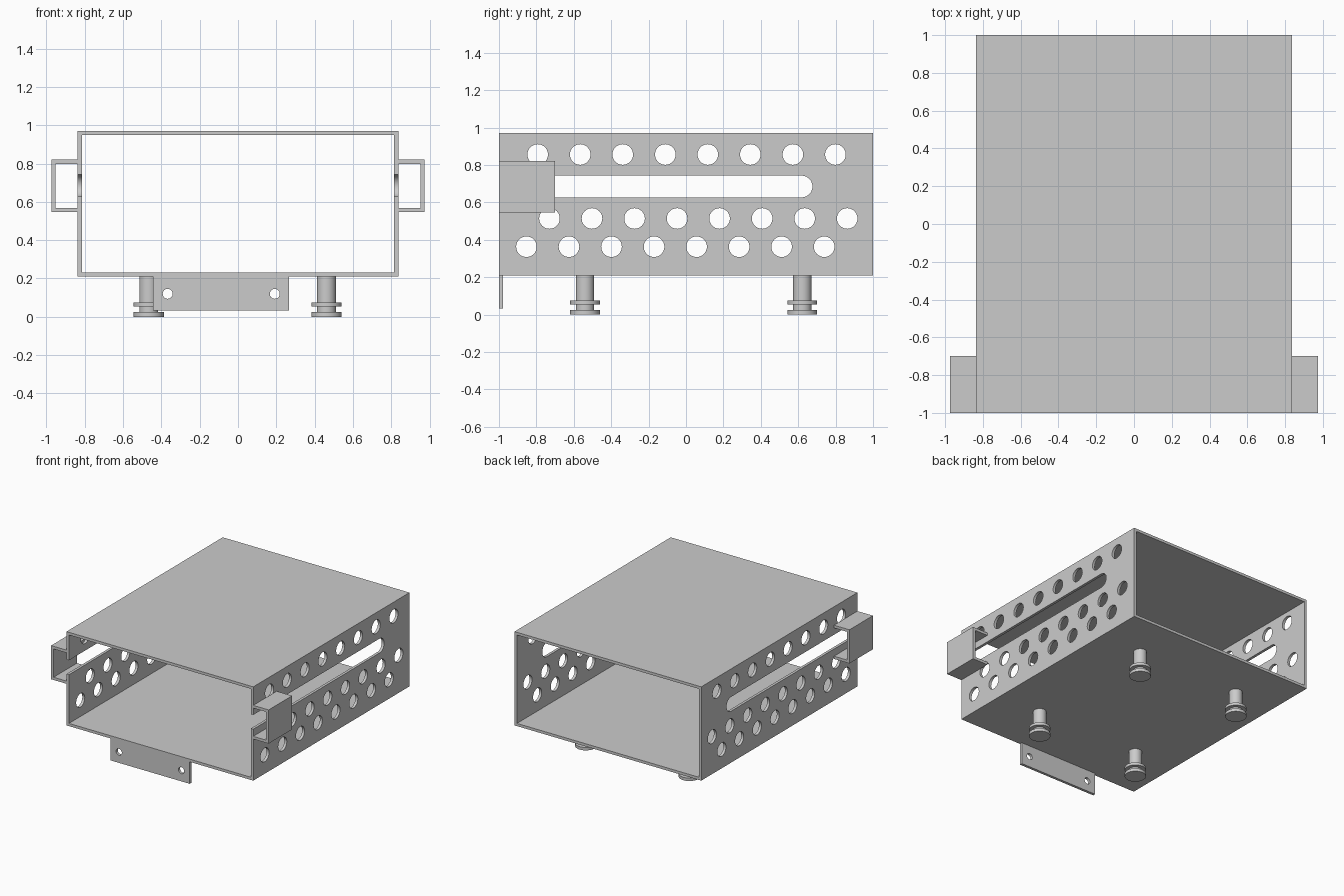
import bpy, bmesh, math
from mathutils import Matrix

if "Cube" in bpy.data.objects:
    bpy.data.objects.remove(bpy.data.objects["Cube"])

GREY = bpy.data.materials.new("grey_metal")
GREY.diffuse_color = (0.6, 0.6, 0.6, 1)
GREY.use_nodes = True
GREY.node_tree.nodes["Principled BSDF"].inputs["Base Color"].default_value = GREY.diffuse_color

W, Z0, Z1, T = 0.837, 0.21, 0.97, 0.022   # half width, floor, roof, sheet thickness


def make_object(name, bm):
    bmesh.ops.recalc_face_normals(bm, faces=bm.faces[:])
    mesh = bpy.data.meshes.new(name)
    bm.to_mesh(mesh)
    bm.free()
    obj = bpy.data.objects.new(name, mesh)
    bpy.context.collection.objects.link(obj)
    return obj


def prism(name, outlines, axis, lo, hi):
    """Extrude closed outlines from lo to hi along the x or y axis."""
    bm = bmesh.new()
    for outline in outlines:
        rings = []
        for w in (lo, hi):
            rings.append([bm.verts.new((w, u, v) if axis == "x" else (u, w, v))
                          for u, v in outline])
        bm.faces.new(rings[0])
        bm.faces.new(rings[1])
        n = len(outline)
        for i in range(n):
            j = (i + 1) % n
            bm.faces.new((rings[0][i], rings[0][j], rings[1][j], rings[1][i]))
    return make_object(name, bm)


def rect(u0, u1, v0, v1):
    return [(u0, v0), (u1, v0), (u1, v1), (u0, v1)]


def arc(u, v, r, a0, a1, n):
    return [(u + r * math.cos(a0 + (a1 - a0) * i / n),
             v + r * math.sin(a0 + (a1 - a0) * i / n)) for i in range(n + 1)]


def circle(u, v, r, n=40):
    return arc(u, v, r, 0, 2 * math.pi, n)[:-1]


def cut(obj, cutter):
    mod = obj.modifiers.new("cut", "BOOLEAN")
    mod.operation, mod.solver, mod.object = "DIFFERENCE", "EXACT", cutter
    deps = bpy.context.evaluated_depsgraph_get()
    mesh = bpy.data.meshes.new_from_object(obj.evaluated_get(deps))
    obj.modifiers.clear()
    obj.data = mesh
    bpy.data.objects.remove(cutter)


def finish(obj):
    obj.data.materials.clear()
    obj.data.materials.append(GREY)
    for p in obj.data.polygons:
        p.material_index = 0
    bpy.ops.object.select_all(action="DESELECT")
    obj.select_set(True)
    bpy.context.view_layer.objects.active = obj
    bpy.ops.object.shade_smooth_by_angle(angle=math.radians(30))


# open-ended sleeve
sleeve = prism("sleeve", [rect(-W, W, Z0, Z1)], "y", -1, 1)
cut(sleeve, prism("cavity", [rect(-W + T, W - T, Z0 + T, Z1 - T)], "y", -1.2, 1.2))

# vent holes and front-open slot through both side walls
vents = [circle(y0 + 0.2274 * i, z, 0.055)
         for y0, z in ((-0.793, 0.856), (-0.73, 0.514), (-0.853, 0.363))
         for i in range(8)]
slot = [(-1.2, 0.627)] + arc(0.618, 0.685, 0.058, -math.pi / 2, math.pi / 2, 24) + [(-1.2, 0.743)]
cut(sleeve, prism("side_cutter", vents + [slot], "x", -1.2, 1.2))
finish(sleeve)

# C-shaped brackets beside the slot openings
B, LOW, TOP = 0.975, 0.547, 0.82
for side, s in (("left", -1), ("right", 1)):
    profile = [(W, LOW), (B, LOW), (B, TOP), (W, TOP),
               (W, TOP - T), (B - T, TOP - T), (B - T, LOW + T), (W, LOW + T)]
    finish(prism(side + "_bracket", [[(s * x, z) for x, z in profile]], "y", -1, -0.7))

# front mounting tab with two screw holes
tab = prism("mounting_tab", [rect(-0.443, 0.267, 0.032, Z0)], "y", -1, -1 + T)
cut(tab, prism("screw_cutter", [circle(x, 0.12, 0.026, 32) for x in (-0.367, 0.192)],
               "y", -1.1, -0.9))
finish(tab)

# turned feet with two flanges each
R, F = 0.049, 0.079
FOOT = [(0, 0), (F, 0), (F, 0.024), (R, 0.024), (R, 0.053),
        (F, 0.053), (F, 0.075), (R, 0.075), (R, Z0), (0, Z0)]
for y, row in ((-0.54, "front"), (0.622, "rear")):
    for x, side in ((-0.466, "left"), (0.462, "right")):
        bm = bmesh.new()
        vs = [bm.verts.new((r, 0, z)) for r, z in FOOT]
        es = [bm.edges.new(pair) for pair in zip(vs, vs[1:])]
        bmesh.ops.spin(bm, geom=vs + es, cent=(0, 0, 0), axis=(0, 0, 1),
                       angle=2 * math.pi, steps=40, use_duplicate=False)
        bmesh.ops.remove_doubles(bm, verts=bm.verts[:], dist=1e-5)
        bmesh.ops.transform(bm, matrix=Matrix.Translation((x, y, 0)), verts=bm.verts[:])
        finish(make_object(f"{row}_{side}_foot", bm))
